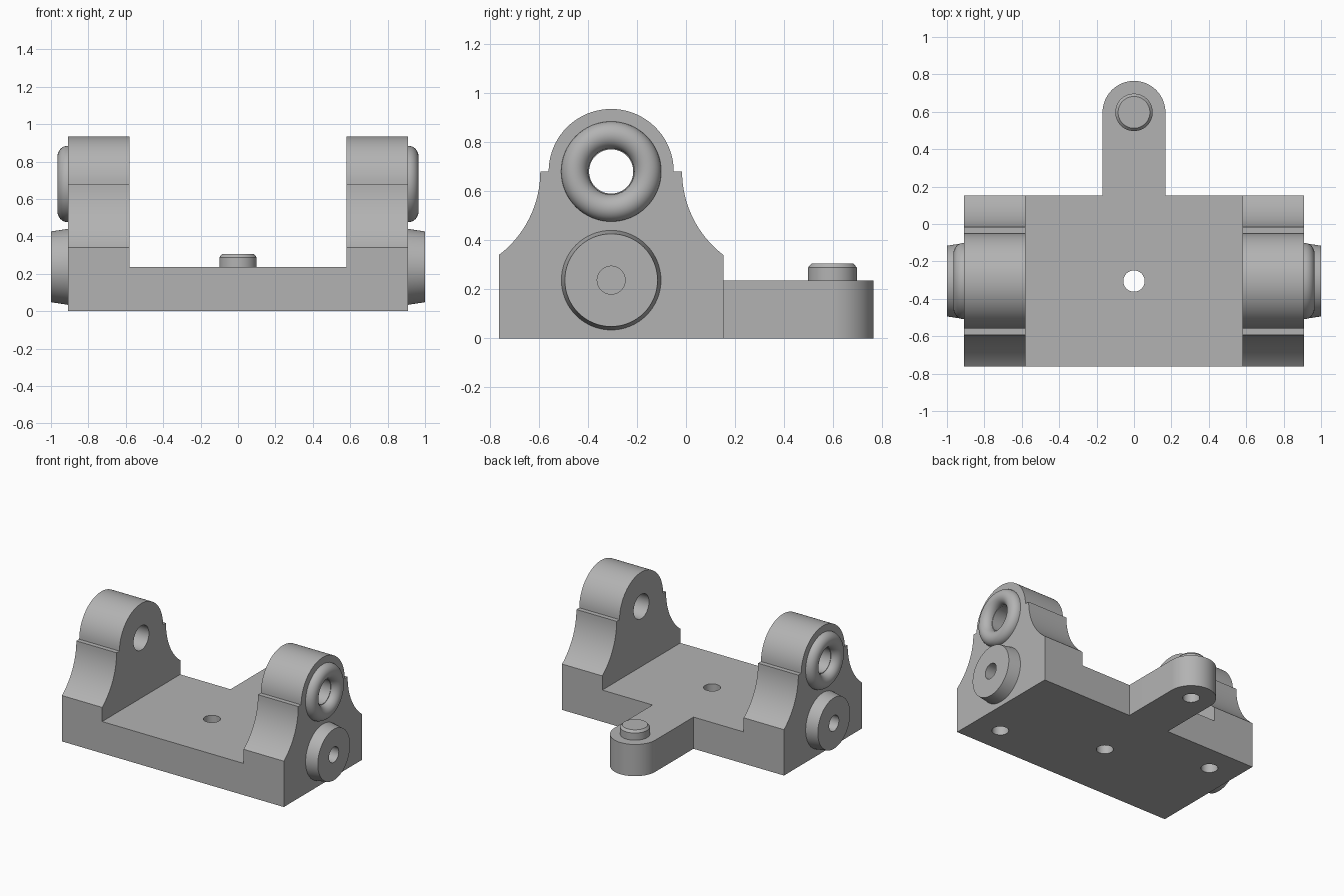
import bpy, bmesh
from math import sin, cos, pi, radians, asin
from mathutils import Matrix, Vector

if "Cube" in bpy.data.objects:
    bpy.data.objects.remove(bpy.data.objects["Cube"])

grey = bpy.data.materials.new("plain grey")
grey.use_nodes = True
grey.diffuse_color = (0.45, 0.45, 0.45, 1)
grey.node_tree.nodes["Principled BSDF"].inputs["Base Color"].default_value = grey.diffuse_color

# Main dimensions
HALF, INNER, PLATE = 0.91, 0.58, 0.235
FRONT, BACK, MID = -0.763, 0.152, -0.305
TONGUE_R, TONGUE_Y = 0.168, 0.597
BORE_Z, BOSS_Z, SHOULDER = 0.68, 0.237, 0.34
BORE_R, HOLE_R = 0.09, 0.057


def finish(name, bm):
    bmesh.ops.remove_doubles(bm, verts=bm.verts, dist=1e-5)
    bmesh.ops.recalc_face_normals(bm, faces=bm.faces)
    mesh = bpy.data.meshes.new(name)
    bm.to_mesh(mesh)
    bm.free()
    mesh.materials.append(grey)
    obj = bpy.data.objects.new(name, mesh)
    bpy.context.collection.objects.link(obj)
    return obj


def activate(obj):
    bpy.ops.object.select_all(action='DESELECT')
    obj.select_set(True)
    bpy.context.view_layer.objects.active = obj


def smooth(obj):
    activate(obj)
    bpy.ops.object.shade_smooth_by_angle(angle=radians(30))


def arc(cx, cy, r, start, end, steps):
    angles = [start + (end - start) * i / steps for i in range(steps + 1)]
    return [(cx + r * cos(a), cy + r * sin(a)) for a in angles]


def prism(name, points, depth):
    """Extrude a closed outline of 3D points along depth."""
    bm = bmesh.new()
    face = bm.faces.new([bm.verts.new(p) for p in points])
    grown = bmesh.ops.extrude_face_region(bm, geom=[face], use_keep_orig=True)
    moved = [v for v in grown["geom"] if isinstance(v, bmesh.types.BMVert)]
    bmesh.ops.translate(bm, verts=moved, vec=Vector(depth))
    return finish(name, bm)


def lathe(name, profile, place, closed=False):
    """Turn a (radius, height) profile around z, then move it into place."""
    bm = bmesh.new()
    verts = [bm.verts.new((r, 0, h)) for r, h in profile]
    pairs = list(zip(verts, verts[1:] + verts[:1]))
    edges = [bm.edges.new(p) for p in (pairs if closed else pairs[:-1])]
    bmesh.ops.spin(bm, geom=verts + edges, cent=(0, 0, 0), axis=(0, 0, 1),
                   angle=2 * pi, steps=64, use_merge=True)
    bm.transform(place)
    return finish(name, bm)


def rod(name, r, length, place):
    return lathe(name, [(0, 0), (r, 0), (r, length), (0, length)], place)


def boolean(target, tool, operation):
    mod = target.modifiers.new(operation.lower(), 'BOOLEAN')
    mod.operation, mod.object, mod.solver = operation, tool, 'EXACT'
    activate(target)
    bpy.ops.object.modifier_apply(modifier=mod.name)
    bpy.data.objects.remove(tool)


def sideways(side, x, z):
    """Place the turning axis pointing outward along x."""
    return Matrix.Translation((side * x, MID, z)) @ Matrix.Rotation(side * pi / 2, 4, 'Y')


def upright(x, y, z):
    return Matrix.Translation((x, y, z))


# Base plate with its rounded tongue
plan = [(-HALF, FRONT), (HALF, FRONT), (HALF, BACK)]
plan += [(TONGUE_R, BACK)] + arc(0, TONGUE_Y, TONGUE_R, 0, pi, 32) + [(-TONGUE_R, BACK)]
plan += [(-HALF, BACK)]
body = prism("bracket_body", [(x, y, 0) for x, y in plan], (0, 0, PLATE))

# Upright cheeks: flared foot, small ledge and round head
flare = 0.168
flare_r = (flare ** 2 + (BORE_Z - SHOULDER) ** 2) / (2 * flare)
sweep = asin((BORE_Z - SHOULDER) / flare_r)
right_flare = arc(BACK - flare + flare_r, BORE_Z, flare_r, pi + sweep, pi, 16)
left_flare = [(2 * MID - y, z) for y, z in reversed(right_flare)]
side_outline = [(FRONT + 0.001, 0), (BACK, 0)] + right_flare
side_outline += arc(MID, BORE_Z, 0.255, 0, pi, 40) + left_flare
side_outline[0] = (FRONT, 0)
side_outline[-1] = (FRONT, SHOULDER)
for side in (-1, 1):
    cheek = prism("cheek", [(side * INNER, y, z) for y, z in side_outline],
                  (side * (HALF - INNER), 0, 0))
    boolean(body, cheek, 'UNION')

# Drilled holes: plate centre, undersides, pivot bores and boss sockets
drills = [rod("drill", HOLE_R, 0.5, upright(0, MID, -0.1))]
for x, y in ((0.70, -0.563), (-0.70, -0.047), (0, TONGUE_Y)):
    drills.append(rod("drill", HOLE_R, 0.25, upright(x, y, -0.1)))
for side in (-1, 1):
    drills.append(rod("drill", BORE_R, 0.6, sideways(side, 0.45, BORE_Z)))
    drills.append(rod("drill", HOLE_R, 0.4, sideways(side, 0.7, BOSS_Z)))
for drill in drills:
    boolean(body, drill, 'DIFFERENCE')
smooth(body)

# Rounded bore rings and tapered bosses on both outer sides
for side, label in ((1, "left"), (-1, "right")):
    bead = arc(0.149, 0, 0.055, 0, pi, 16)
    smooth(lathe(label + "_bore_ring", bead, sideways(side, HALF, BORE_Z), True))
    taper = [(HOLE_R, 0), (0.203, 0), (0.189, 0.09), (HOLE_R, 0.09)]
    smooth(lathe(label + "_boss", taper, sideways(side, HALF, BOSS_Z), True))

# Chamfered pin on the tongue
pin = [(0, 0), (0.1, 0), (0.1, 0.053), (0.085, 0.07), (0, 0.07)]
smooth(lathe("tongue_pin", pin, upright(0, TONGUE_Y, PLATE)))
